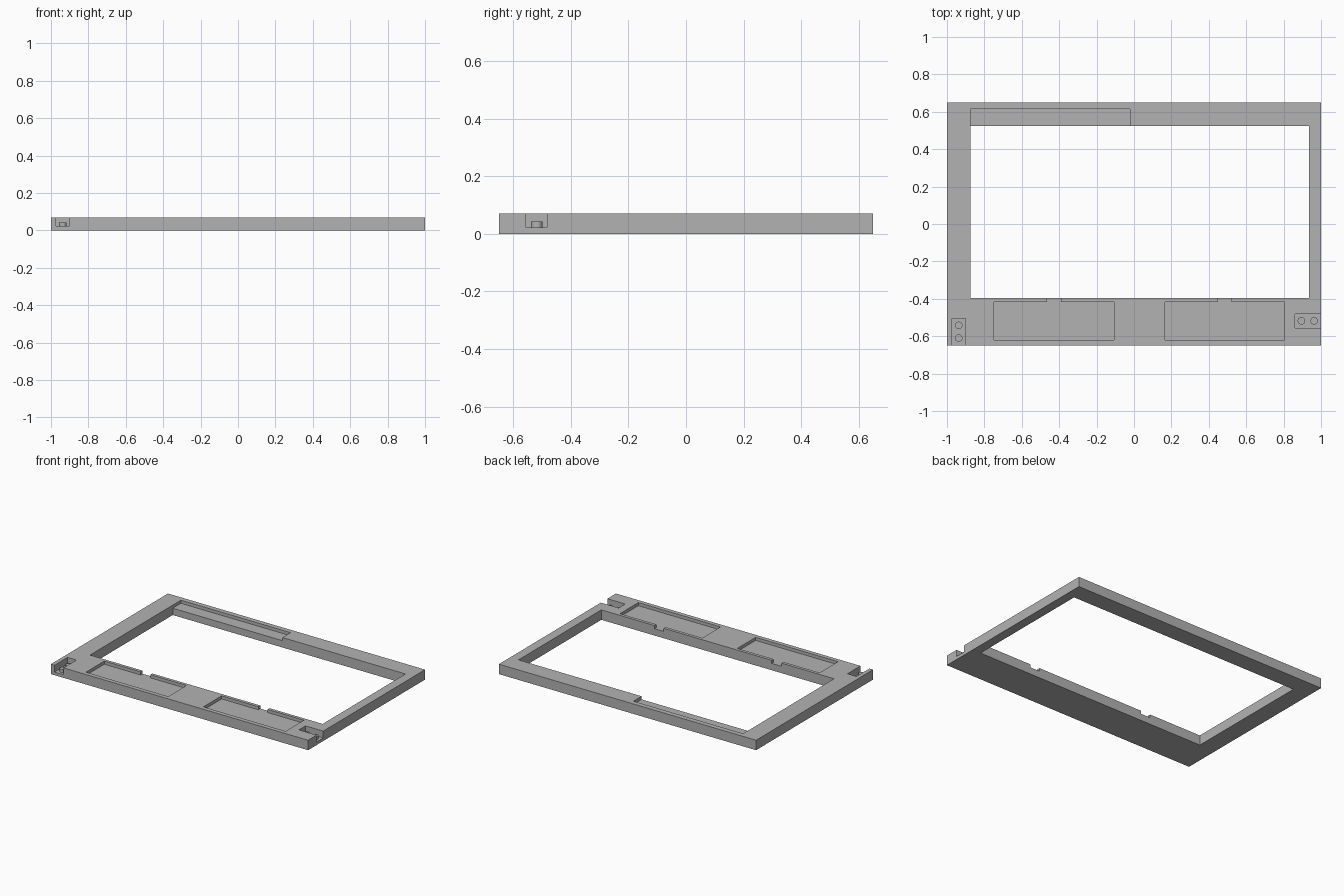
import bpy
import bmesh

cube = bpy.data.objects.get("Cube")
if cube:
    bpy.data.objects.remove(cube, do_unlink=True)

HEIGHT = 0.07
POCKET_FLOOR = 0.048
SOCKET_FLOOR = 0.022
ABOVE = 0.12

grey = bpy.data.materials.new("plain_grey")
grey.use_nodes = True
colour = (0.45, 0.45, 0.45, 1)
grey.diffuse_color = colour
grey.node_tree.nodes["Principled BSDF"].inputs["Base Color"].default_value = colour


def prism(name, outline, z0, z1):
    """Extrude a flat counter-clockwise outline from z0 to z1."""
    bm = bmesh.new()
    face = bm.faces.new([bm.verts.new((x, y, z0)) for x, y in outline])
    top = bmesh.ops.extrude_face_region(bm, geom=[face])["geom"]
    for v in top:
        if isinstance(v, bmesh.types.BMVert):
            v.co.z = z1
    bmesh.ops.recalc_face_normals(bm, faces=bm.faces)
    mesh = bpy.data.meshes.new(name)
    bm.to_mesh(mesh)
    bm.free()
    mesh.materials.append(grey)
    obj = bpy.data.objects.new(name, mesh)
    bpy.context.collection.objects.link(obj)
    return obj


def rect(x0, x1, y0, y1):
    return [(x0, y0), (x1, y0), (x1, y1), (x0, y1)]


def notched(x0, x1, n0, n1):
    """Pocket outline with a finger notch that opens into the window."""
    return [(x0, -0.62), (x1, -0.62), (x1, -0.417), (n1, -0.417),
            (n1, -0.38), (n0, -0.38), (n0, -0.417), (x0, -0.417)]


# Frame slab
frame = prism("frame", rect(-1, 1, -0.65, 0.65), 0, HEIGHT)

# Window opening, shallow pockets and open-ended corner sockets
cutters = [
    prism("window_cutter", rect(-0.875, 0.935, -0.395, 0.525), -0.05, ABOVE),
    prism("back_ledge_cutter", rect(-0.875, -0.022, 0.5, 0.615), POCKET_FLOOR, ABOVE),
    prism("right_pocket_cutter", notched(-0.748, -0.108, -0.465, -0.39), POCKET_FLOOR, ABOVE),
    prism("left_pocket_cutter", notched(0.165, 0.805, 0.45, 0.522), POCKET_FLOOR, ABOVE),
    prism("front_socket_cutter", rect(-0.972, -0.902, -0.7, -0.505), SOCKET_FLOOR, ABOVE),
    prism("side_socket_cutter", rect(0.862, 1.05, -0.555, -0.482), SOCKET_FLOOR, ABOVE),
]
for cutter in cutters:
    cutter.hide_render = True
    mod = frame.modifiers.new(cutter.name, "BOOLEAN")
    mod.operation = "DIFFERENCE"
    mod.solver = "EXACT"
    mod.object = cutter

# Bake the cuts and drop the cutters
bpy.context.view_layer.update()
graph = bpy.context.evaluated_depsgraph_get()
cut_mesh = bpy.data.meshes.new_from_object(frame.evaluated_get(graph))
frame.modifiers.clear()
frame.data = cut_mesh
cut_mesh.materials.clear()
cut_mesh.materials.append(grey)
for poly in cut_mesh.polygons:
    poly.material_index = 0
for cutter in cutters:
    bpy.data.objects.remove(cutter, do_unlink=True)

# Round pegs standing on the socket floors
pegs = {"front_socket_peg": [(-0.937, -0.61), (-0.937, -0.542)],
        "side_socket_peg": [(0.895, -0.518), (0.963, -0.518)]}
for name, places in pegs.items():
    for x, y in places:
        bpy.ops.mesh.primitive_cylinder_add(
            vertices=32, radius=0.02, depth=0.021, location=(x, y, SOCKET_FLOOR + 0.0095))
        peg = bpy.context.object
        peg.name = name
        peg.data.materials.append(grey)
        bpy.ops.object.shade_smooth_by_angle()
